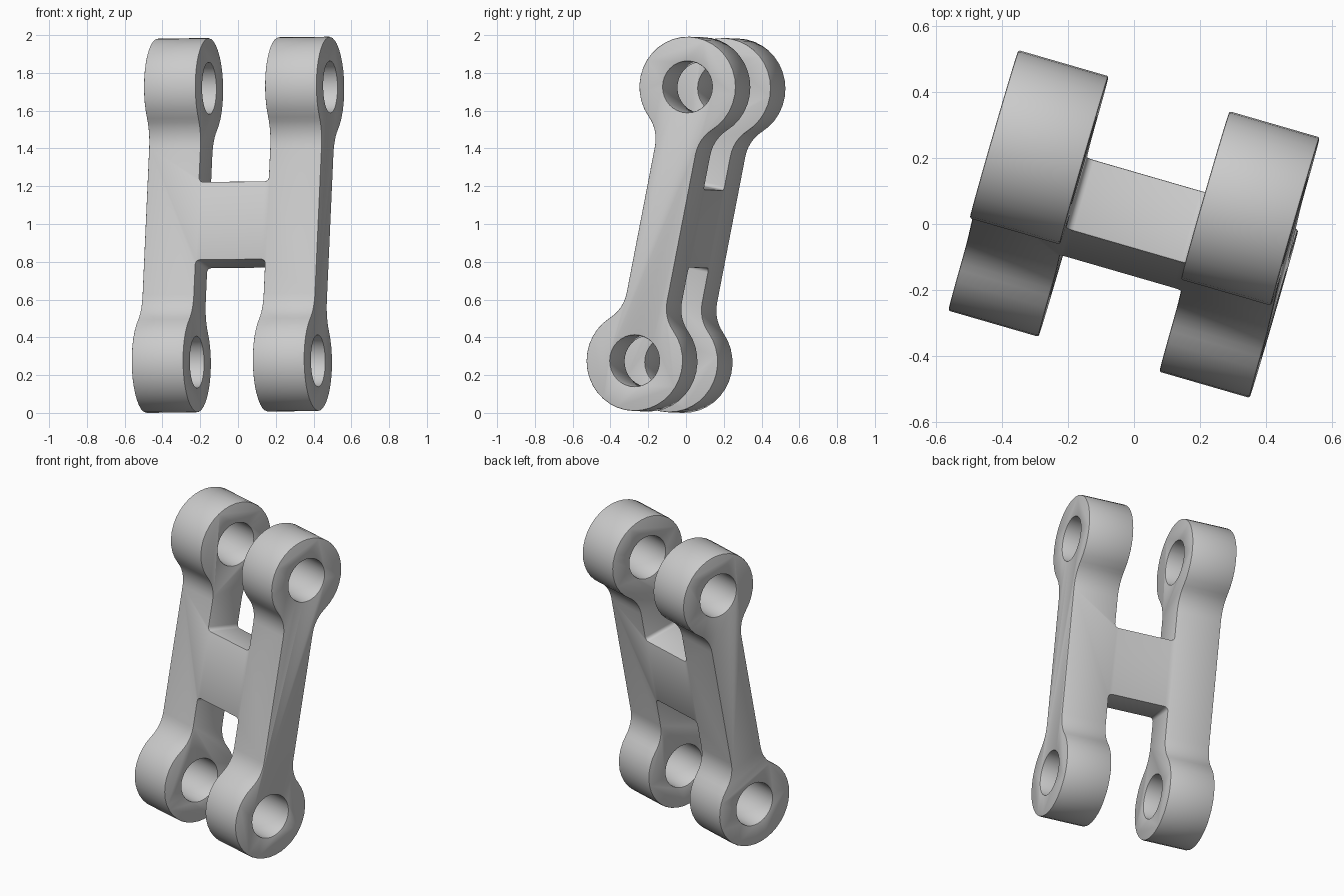
import bpy, bmesh, math
from mathutils import Matrix, Vector

if "Cube" in bpy.data.objects:
    bpy.data.objects.remove(bpy.data.objects["Cube"], do_unlink=True)

WIDTH, GAP = 0.953, 0.382        # overall width, opening between the arms
HALF_LEN = 0.739                 # centre to eye axis
HUB_R, HOLE_R = 0.266, 0.136
HALF_THICK, NECK_R = 0.115, 0.2  # body half thickness, neck blend radius
BAR = 0.211                      # half height of the bridge

steel = bpy.data.materials.new("light grey")
steel.use_nodes = True
grey = (0.6, 0.6, 0.6, 1)
steel.diffuse_color = grey
steel.node_tree.nodes["Principled BSDF"].inputs["Base Color"].default_value = grey


def make_object(name, bm):
    bmesh.ops.recalc_face_normals(bm, faces=bm.faces)
    mesh = bpy.data.meshes.new(name)
    bm.to_mesh(mesh)
    bm.free()
    mesh.materials.append(steel)
    ob = bpy.data.objects.new(name, mesh)
    bpy.context.collection.objects.link(ob)
    return ob


def arc(cy, cz, r, a0, a1, n):
    angles = [a0 + (a1 - a0) * i / n for i in range(n + 1)]
    return [(cy + r * math.cos(a), cz + r * math.sin(a)) for a in angles]


# Side profile: two round eyes blended into a straight body
neck_y = HALF_THICK + NECK_R
neck_z = HALF_LEN - math.sqrt((HUB_R + NECK_R) ** 2 - neck_y ** 2)
meet = math.atan2(HALF_LEN - neck_z, -neck_y)
quarter = arc(neck_y, neck_z, NECK_R, math.pi, meet, 6)
quarter += arc(0, HALF_LEN, HUB_R, meet - math.pi, math.pi / 2, 14)[1:]
upper = quarter + [(-y, z) for y, z in reversed(quarter[:-1])]
outline = upper + [(-y, -z) for y, z in upper]

bm = bmesh.new()
face = bm.faces.new([bm.verts.new((-WIDTH / 2, y, z)) for y, z in outline])
ext = bmesh.ops.extrude_face_region(bm, geom=[face])
verts = [g for g in ext["geom"] if isinstance(g, bmesh.types.BMVert)]
bmesh.ops.translate(bm, verts=verts, vec=(WIDTH, 0, 0))
link = make_object("double_eye_link", bm)

# Cutters: one slot and one pin hole at each end
cutters = []
for side in (1, -1):
    bm = bmesh.new()
    bmesh.ops.create_cube(bm, size=1)
    bmesh.ops.scale(bm, verts=bm.verts, vec=(GAP, 1, 1))
    bmesh.ops.translate(bm, verts=bm.verts, vec=(0, 0, side * (BAR + 0.5)))
    corners = [e for e in bm.edges
               if abs(e.verts[0].co.y - e.verts[1].co.y) > 0.5]
    bmesh.ops.bevel(bm, geom=corners, offset=0.022, segments=4,
                    profile=0.5, affect="EDGES")
    cutters.append(make_object("slot_cutter", bm))

    bm = bmesh.new()
    place = Matrix.Translation((0, 0, side * HALF_LEN)) @ Matrix.Rotation(math.pi / 2, 4, "Y")
    bmesh.ops.create_cone(bm, cap_ends=True, segments=32, radius1=HOLE_R,
                          radius2=HOLE_R, depth=2, matrix=place)
    cutters.append(make_object("pin_hole_cutter", bm))

for cutter in cutters:
    cutter.hide_render = True
    mod = link.modifiers.new("cut", "BOOLEAN")
    mod.operation, mod.solver, mod.object = "DIFFERENCE", "EXACT", cutter

# Slightly softened edges
bevel = link.modifiers.new("soft_edges", "BEVEL")
bevel.width, bevel.segments = 0.006, 2
bevel.limit_method, bevel.angle_limit = "ANGLE", math.radians(50)

bpy.ops.object.select_all(action="DESELECT")
link.select_set(True)
bpy.context.view_layer.objects.active = link
for mod in list(link.modifiers):
    bpy.ops.object.modifier_apply(modifier=mod.name)
for cutter in cutters:
    bpy.data.objects.remove(cutter, do_unlink=True)
bpy.ops.object.shade_smooth_by_angle(angle=math.radians(35))

# Lean and turn the whole link
long_axis = Vector((0.065, 0.28, 1.45)).normalized()
pin_axis = Vector((0.96, -0.278, 0.0105))
pin_axis = (pin_axis - long_axis * pin_axis.dot(long_axis)).normalized()
depth_axis = long_axis.cross(pin_axis)
turn = Matrix((pin_axis, depth_axis, long_axis)).transposed().to_4x4()
link.data.transform(turn)
low = min(v.co.z for v in link.data.vertices)
link.location.z = -low
